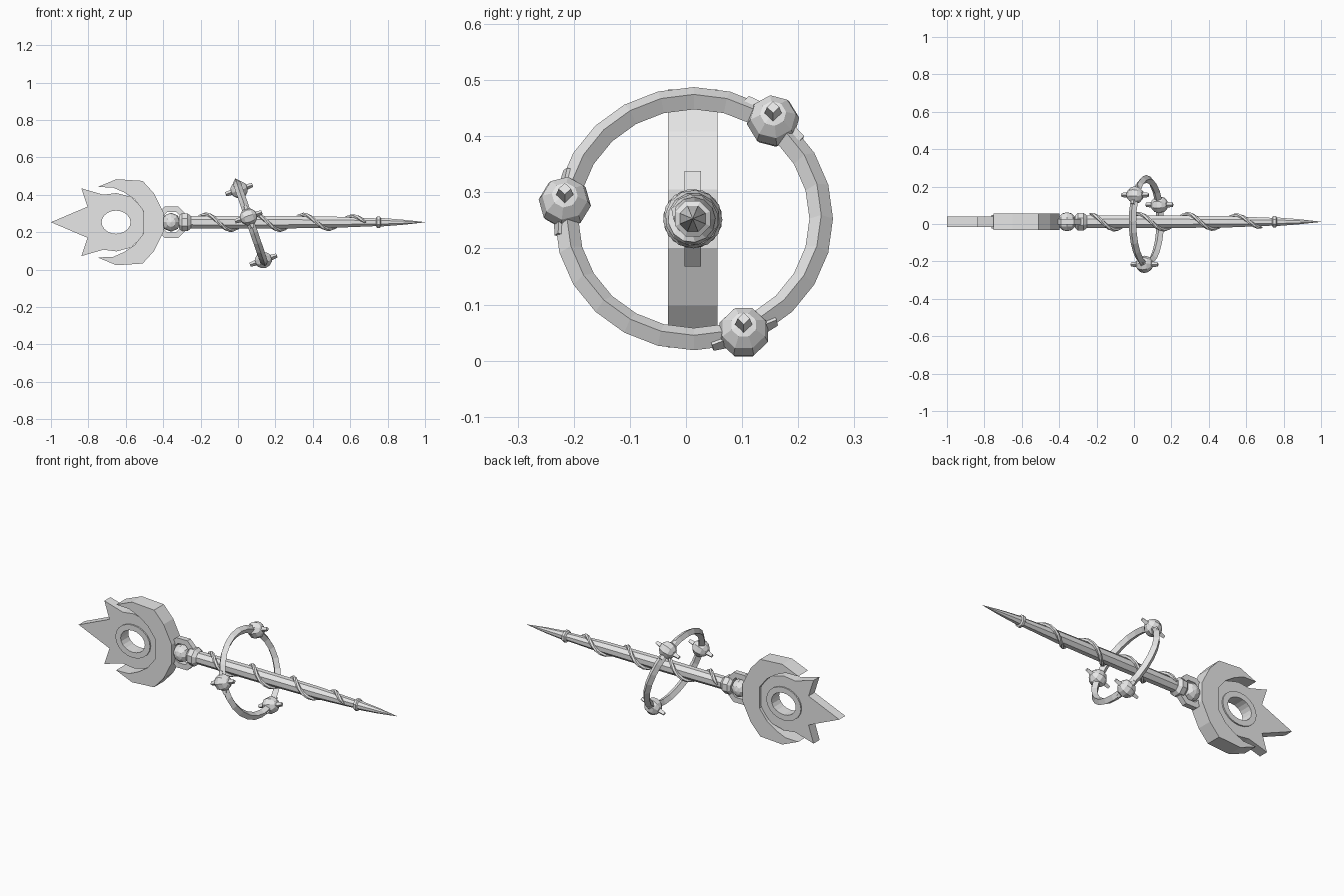
import bpy, bmesh, math
from mathutils import Matrix, Vector

if "Cube" in bpy.data.objects:
    bpy.data.objects.remove(bpy.data.objects["Cube"])

CY, CZ = 0.012, 0.253          # staff axis runs along x at this y, z
mat = bpy.data.materials.new("light_grey")
mat.diffuse_color = (0.8, 0.8, 0.8, 1)
mat.use_nodes = True
mat.node_tree.nodes["Principled BSDF"].inputs["Base Color"].default_value = mat.diffuse_color


def finish(name, bm):
    bmesh.ops.recalc_face_normals(bm, faces=bm.faces[:])
    me = bpy.data.meshes.new(name)
    bm.to_mesh(me)
    bm.free()
    me.materials.append(mat)
    ob = bpy.data.objects.new(name, me)
    bpy.context.collection.objects.link(ob)
    return ob


def plate(name, outer, thick, hole=None):
    """Flat plate in the xz plane, centred on the staff axis in y."""
    bm = bmesh.new()
    edges = []
    for loop in [outer] + ([hole] if hole else []):
        vs = [bm.verts.new((x, CY - thick / 2, z)) for x, z in loop]
        edges += [bm.edges.new((vs[i - 1], vs[i])) for i in range(len(vs))]
    if hole:
        bmesh.ops.triangle_fill(bm, edges=edges, use_beauty=True)
        bmesh.ops.dissolve_limit(bm, angle_limit=0.01, verts=bm.verts[:],
                                 edges=[e for e in bm.edges if len(e.link_faces) == 2])
    else:
        bm.faces.new(vs)
    ext = bmesh.ops.extrude_face_region(bm, geom=bm.faces[:], use_keep_orig=True)
    moved = [g for g in ext["geom"] if isinstance(g, bmesh.types.BMVert)]
    bmesh.ops.translate(bm, verts=moved, vec=(0, thick, 0))
    return finish(name, bm)


def ellipse(cx, rx, rz, n, phase=0.0):
    return [(cx + rx * math.cos(phase + 2 * math.pi * i / n),
             CZ + rz * math.sin(phase + 2 * math.pi * i / n)) for i in range(n)]


def mirrored(half):
    """Mirror a half outline (x, height above axis) below the axis."""
    low = [(x, -h) for x, h in reversed(half) if h > 0]
    return [(x, CZ + h) for x, h in half + low]


def skin(name, rings, closed=False):
    """Join equal rings of points; cap the ends unless closed."""
    bm = bmesh.new()
    loops = [[bm.verts.new(p) for p in r] for r in rings]
    n = len(loops[0])
    for k in range(0 if closed else 1, len(loops)):
        a, b = loops[k - 1], loops[k]
        for i in range(n):
            bm.faces.new((a[i - 1], a[i], b[i], b[i - 1]))
    if not closed:
        bm.faces.new(loops[0])
        bm.faces.new(loops[-1])
    return finish(name, bm)


def lathe(name, profile, sides=8):
    rings = []
    for x, r in profile:
        rings.append([(x, CY + r * math.cos((i + .5) * 2 * math.pi / sides),
                       CZ + r * math.sin((i + .5) * 2 * math.pi / sides)) for i in range(sides)])
    return skin(name, rings)


# Head: crescent, star and eye ring
up = [(-.751, .188), (-.65, .230), (-.51, .221), (-.45, .155), (-.398, .052)]
down = [(-.505, .06), (-.553, .122), (-.61, .160), (-.67, .186)]
outer = [(x, CZ + h) for x, h in up] + [(x, CZ - h) for x, h in reversed(up)]
inner = [(x, CZ - h) for x, h in reversed(down)] + [(x, CZ + h) for x, h in down]
plate("crescent", outer + inner, 0.088)
star = [(-1.0, 0), (-.805, .083), (-.837, .181), (-.72, .147), (-.65, .156),
        (-.57, .135), (-.515, .08), (-.495, .03)]
plate("star", mirrored(star), 0.055, ellipse(-.652, .09, .076, 20))
plate("eye_ring", ellipse(-.652, .11, .094, 20), 0.07, ellipse(-.652, .077, .062, 20))

# Knob: octagonal frame with a round gem
plate("knob_frame", ellipse(-.355, .092, .092, 8, math.pi / 8), 0.03,
      ellipse(-.355, .06, .06, 8, math.pi / 8))
bm = bmesh.new()
bmesh.ops.create_uvsphere(bm, u_segments=8, v_segments=6, radius=0.051,
                          matrix=Matrix.Translation((-.358, CY, CZ)) @ Matrix.Rotation(math.pi / 2, 4, 'X'))
finish("knob_gem", bm)

# Shaft, collars and spike
lathe("collar", [(-.315, .036), (-.30, .05), (-.27, .052), (-.252, .036)])
lathe("shaft", [(-.30, .035), (.1, .037), (.5, .033), (.75, .022)])
lathe("tip_collar", [(.738, .024), (.744, .034), (.758, .034), (.764, .024)])
lathe("spike", [(.75, .026), (.88, .015), (1.0, .0008)])

# Vine winding around the shaft
rings = []
steps = 44
for k in range(steps + 1):
    x = -.236 + .92 * k / steps
    t = 2 * math.pi * (x + .17) / .262
    r = .042 - .012 * max(0, (x - .3) / .4)
    rad = Vector((0, -math.sin(t), math.cos(t)))
    tan = Vector((.262 / (2 * math.pi), -r * math.cos(t), -r * math.sin(t))).normalized()
    side = tan.cross(rad)
    c = Vector((x, CY, CZ)) + rad * r
    w = .011 if 0 < k < steps else .004
    rings.append([c + w * (rad * math.cos(a) + side * math.sin(a))
                  for a in [i * math.pi / 3 for i in range(6)]])
skin("vine", rings)

# Tilted orbit ring with diamond section
tilt = math.radians(19)
N = Vector((math.cos(tilt), 0, math.sin(tilt)))
U = Vector((0, 1, 0))
V = Vector((-math.sin(tilt), 0, math.cos(tilt)))
C = Vector((.066, .014, .253))
rings = []
for k in range(24):
    a = 2 * math.pi * k / 24
    d = U * math.cos(a) + V * math.sin(a)
    rings.append([C + d * (.227 + .021 * p) + N * (.021 * q)
                  for p, q in ((1, 0), (0, 1), (-1, 0), (0, -1))])
skin("orbit_ring", rings, closed=True)

# Three orbs with pegs along the ring and across it
for k in range(3):
    a = math.radians(52.5 + 120 * k)
    d = U * math.cos(a) + V * math.sin(a)
    tan = N.cross(d)
    pos = C + d * .232
    frame = Matrix((d, tan, N)).transposed().to_4x4()
    bm = bmesh.new()
    bmesh.ops.create_uvsphere(bm, u_segments=8, v_segments=6, radius=.047,
                              matrix=Matrix.Translation(pos) @ frame)
    finish(f"orb_{k + 1}", bm)
    bm = bmesh.new()
    for axis, reach in ((tan, .062), (-tan, .062), (N, .076), (-N, .076)):
        rot = axis.to_track_quat('Z', 'Y').to_matrix().to_4x4()
        bmesh.ops.create_cone(bm, cap_ends=True, segments=4, radius1=.017, radius2=.011,
                              depth=reach - .03,
                              matrix=Matrix.Translation(pos + axis * (reach + .03) / 2) @ rot)
    finish(f"orb_pegs_{k + 1}", bm)
